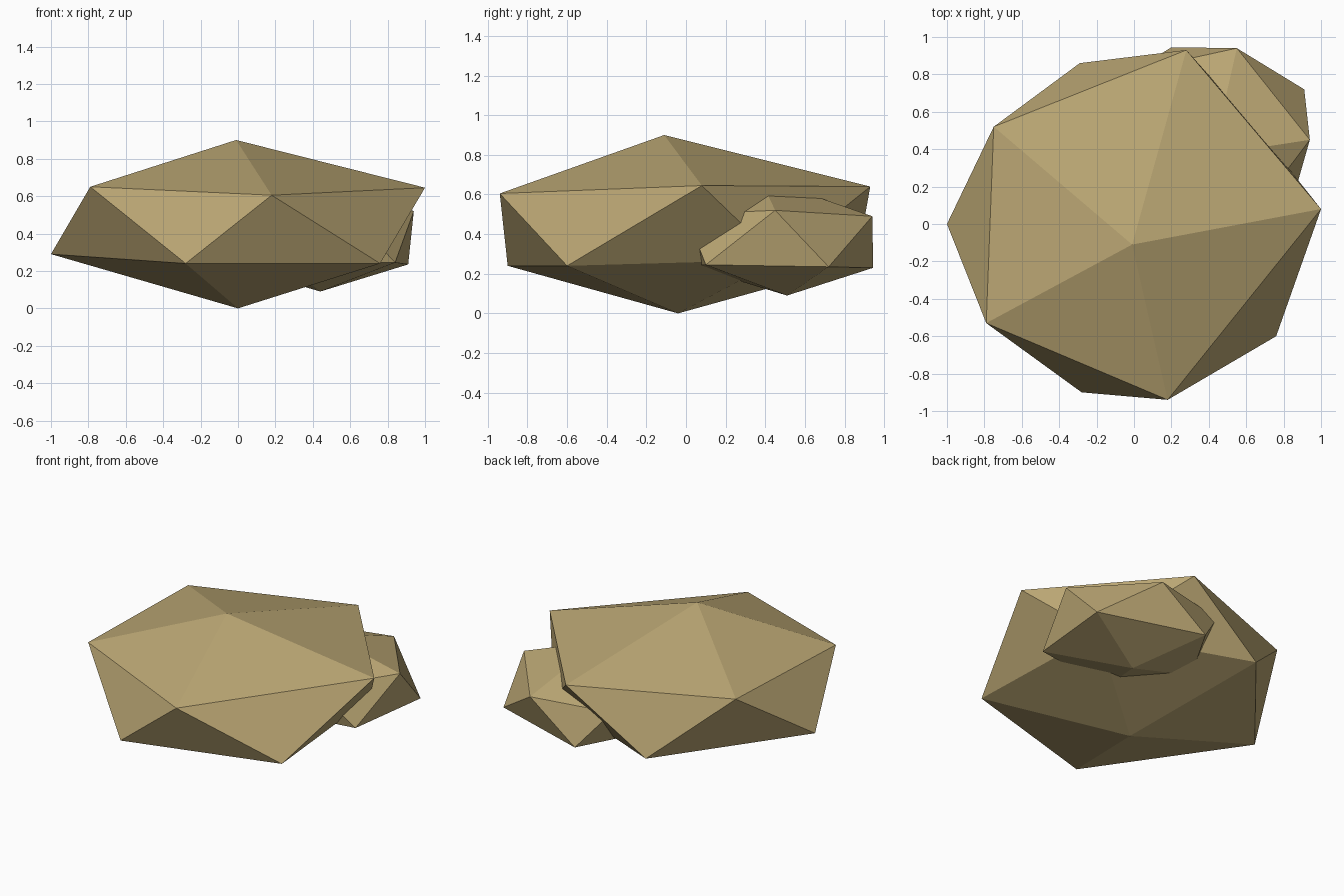
import bpy
import bmesh

cube = bpy.data.objects.get("Cube")
if cube:
    bpy.data.objects.remove(cube, do_unlink=True)

# Single sandy stone colour
COLOUR = (0.49, 0.38, 0.172, 1.0)
stone = bpy.data.materials.new("sandy_stone")
stone.use_nodes = True
stone.diffuse_color = COLOUR
shader = stone.node_tree.nodes["Principled BSDF"]
shader.inputs["Base Color"].default_value = COLOUR
shader.inputs["Roughness"].default_value = 0.9


def faceted_rock(name, apex, upper, lower, base):
    """Uneven twenty-sided rock: two staggered rings between two poles.
    Each lower corner sits between its upper corner and the next one."""
    bm = bmesh.new()
    top, bottom = bm.verts.new(apex), bm.verts.new(base)
    up = [bm.verts.new(p) for p in upper]
    low = [bm.verts.new(p) for p in lower]
    count = len(up)
    for i in range(count):
        j = (i + 1) % count
        bm.faces.new((top, up[i], up[j]))
        bm.faces.new((up[i], low[i], up[j]))
        bm.faces.new((low[i], low[j], up[j]))
        bm.faces.new((bottom, low[j], low[i]))
    bmesh.ops.recalc_face_normals(bm, faces=bm.faces)
    mesh = bpy.data.meshes.new(name)
    bm.to_mesh(mesh)
    bm.free()
    mesh.materials.append(stone)
    rock = bpy.data.objects.new(name, mesh)
    bpy.context.collection.objects.link(rock)
    return rock


# Wide main boulder
faceted_rock(
    "large_rock",
    apex=(-0.01, -0.11, 0.90),
    upper=[(1, 0.08, 0.645), (0.28, 0.93, 0.64), (-0.75, 0.52, 0.66),
           (-0.79, -0.53, 0.65), (0.18, -0.94, 0.605)],
    lower=[(0.69, 0.47, 0.27), (-0.29, 0.86, 0.25), (-1, 0, 0.29),
           (-0.28, -0.9, 0.24), (0.76, -0.6, 0.24)],
    base=(0, -0.04, 0))

# Smaller stone partly buried in the boulder's back corner
faceted_rock(
    "small_rock",
    apex=(0.42, 0.37, 0.69),
    upper=[(0.94, 0.45, 0.52), (0.55, 0.94, 0.49), (0, 0.82, 0.48),
           (0.05, 0.2, 0.5), (0.6, 0, 0.5)],
    lower=[(0.91, 0.72, 0.235), (0.2, 0.945, 0.23), (-0.07, 0.48, 0.24),
           (0.25, 0.02, 0.24), (0.84, 0.1, 0.245)],
    base=(0.44, 0.51, 0.09))
